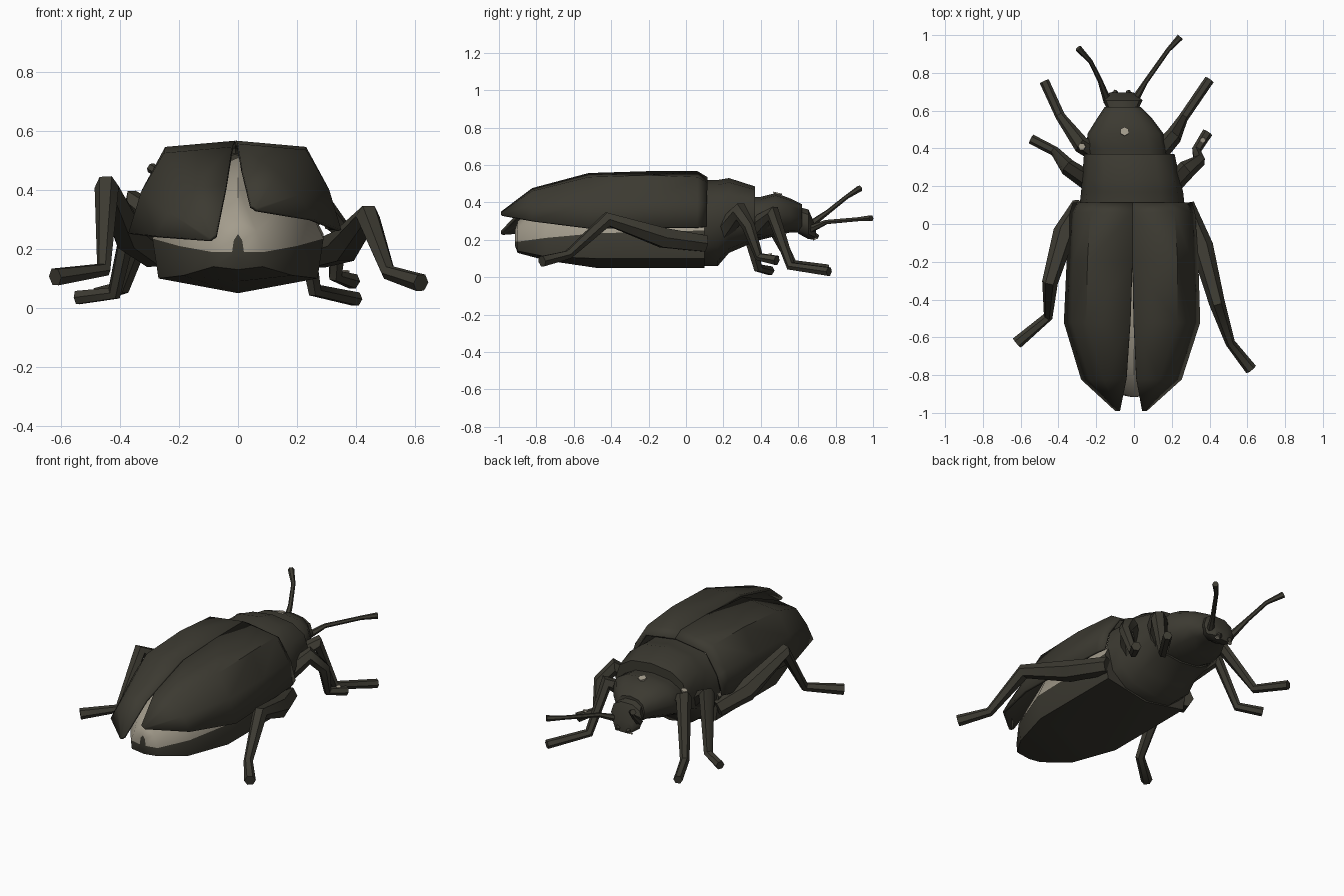
import bpy, bmesh, math
from mathutils import Vector

cube = bpy.data.objects.get("Cube")
if cube:
    bpy.data.objects.remove(cube, do_unlink=True)


def material(name, rgb):
    m = bpy.data.materials.new(name)
    m.use_nodes = True
    m.diffuse_color = (*rgb, 1)
    m.node_tree.nodes["Principled BSDF"].inputs["Base Color"].default_value = (*rgb, 1)
    return m


DARK = material("dark olive shell", (0.045, 0.042, 0.031))
PALE = material("pale grey membrane", (0.37, 0.335, 0.265))
parts = []


def finish(name, bm, mats):
    bmesh.ops.recalc_face_normals(bm, faces=bm.faces)
    me = bpy.data.meshes.new(name)
    bm.to_mesh(me)
    bm.free()
    for m in mats:
        me.materials.append(m)
    ob = bpy.data.objects.new(name, me)
    bpy.context.collection.objects.link(ob)
    parts.append(ob)
    return ob


def loft(name, rings, mats=(DARK,), second=(), closed=True):
    """Skin rings of points; sectors listed in second take the second material."""
    bm = bmesh.new()
    rows = [[bm.verts.new(p) for p in r] for r in rings]
    n = len(rows[0])
    for a, b in zip(rows, rows[1:]):
        for i in range(n if closed else n - 1):
            j = (i + 1) % n
            f = bm.faces.new((a[i], a[j], b[j], b[i]))
            f.material_index = 1 if i in second else 0
    if closed:
        bm.faces.new(rows[0])
        bm.faces.new(rows[-1])
    return finish(name, bm, mats)


def body(name, stations, sides=12):
    """Rounded body segment from (y, centre x, half width, bottom, top)."""
    rings = []
    for y, cx, w, zb, zt in stations:
        ring = []
        for k in range(sides):
            a = math.tau * k / sides
            c, s = math.cos(a), math.sin(a)
            ring.append((cx + w * math.copysign(abs(c) ** 0.85, c), y,
                         (zb + zt) / 2 + (zt - zb) / 2 * math.copysign(abs(s) ** 0.85, s)))
        rings.append(ring)
    return loft(name, rings)


def limb(name, path, radii, sides=6):
    """Tapered tube through the joints of a leg or antenna."""
    pts = [Vector(p) for p in path]
    ref = (pts[-1] - pts[0]).cross(Vector((0, 0, 1)))
    rings = []
    for i, p in enumerate(pts):
        d = Vector()
        if i:
            d += (p - pts[i - 1]).normalized()
        if i < len(pts) - 1:
            d += (pts[i + 1] - p).normalized()
        d.normalize()
        u = (ref - d * ref.dot(d)).normalized()
        v = d.cross(u)
        rings.append([p + radii[i] * (u * math.cos(math.tau * k / sides)
                                      + v * math.sin(math.tau * k / sides))
                      for k in range(sides)])
    return loft(name, rings)


def spot(name, at, r, normal=(0, 0, 1)):
    """Thin pale fleck lying on a surface."""
    bm = bmesh.new()
    bmesh.ops.create_cone(bm, cap_ends=True, segments=6, radius1=r, radius2=r, depth=0.008)
    ob = finish(name, bm, (PALE,))
    ob.location = at
    ob.rotation_euler = Vector(normal).to_track_quat("Z", "Y").to_euler()


# Abdomen: dark belly, pale back (y, half width, belly, low side, seam, upper side, top)
rings = []
for y, w, zb, zl, zs, zu, zt in [
        (-0.915, 0.02, 0.17, 0.175, 0.19, 0.23, 0.25),
        (-0.90, 0.09, 0.13, 0.14, 0.19, 0.26, 0.30),
        (-0.75, 0.20, 0.09, 0.11, 0.21, 0.33, 0.41),
        (-0.48, 0.29, 0.05, 0.10, 0.235, 0.42, 0.51),
        (0.10, 0.29, 0.05, 0.10, 0.25, 0.42, 0.51)]:
    half = [(0.93 * w, zl), (w, zs), (0.7 * w, zu)]
    rings.append([(0, y, zb)] + [(x, y, z) for x, z in half] + [(0, y, zt)]
                 + [(-x, y, z) for x, z in reversed(half)])
loft("abdomen", rings, (DARK, PALE), second=(2, 3, 4, 5))

# Wing cases: inner edge, shoulder, flank and lower edge at each station
CASE = [
    (0.11, (0.0, 0.53), (0.20, 0.50), (0.28, 0.38), (0.31, 0.27)),
    (0.06, (0.0, 0.56), (0.22, 0.53), (0.30, 0.40), (0.325, 0.265)),
    (-0.20, (0.0, 0.56), (0.235, 0.54), (0.31, 0.40), (0.342, 0.265)),
    (-0.52, (0.006, 0.55), (0.235, 0.53), (0.31, 0.40), (0.352, 0.262)),
    (-0.82, (0.02, 0.47), (0.14, 0.455), (0.21, 0.38), (0.255, 0.30)),
    (-0.985, (0.05, 0.345), (0.06, 0.34), (0.066, 0.335), (0.072, 0.33))]
for side, label, droop in ((1, "left", 0), (-1, "right", 0.1)):
    rows = []
    for y, *pts in CASE:
        t = max(0, (-y - 0.3) / 0.68)
        rows.append([(side * x - 0.008 - droop * 0.15 * t, y, z - droop * t * t)
                     for x, z in pts])
    case = loft(label + "_wing_case", rows, closed=False)
    mod = case.modifiers.new("thickness", "SOLIDIFY")
    mod.thickness = 0.014
    mod.offset = 0

# Thorax, neck shield and head
body("thorax", [(0.08, -0.01, 0.28, 0.06, 0.52), (0.17, -0.01, 0.27, 0.06, 0.52),
                (0.23, -0.015, 0.26, 0.13, 0.53), (0.37, -0.025, 0.24, 0.19, 0.485)])
body("neck_shield", [(0.33, -0.03, 0.20, 0.20, 0.43), (0.40, -0.04, 0.215, 0.20, 0.43),
                     (0.48, -0.045, 0.20, 0.22, 0.45), (0.56, -0.05, 0.145, 0.24, 0.42),
                     (0.62, -0.06, 0.095, 0.24, 0.39)])
body("head", [(0.60, -0.06, 0.08, 0.23, 0.38), (0.655, -0.06, 0.105, 0.20, 0.365),
              (0.695, -0.065, 0.065, 0.20, 0.27)], 10)

# Legs
HIND = (0.05, 0.06, 0.042, 0.026, 0.032)
MID = (0.055, 0.045, 0.026, 0.026)
limb("left_hind_leg", [(0.27, 0.10, 0.18), (0.36, -0.12, 0.21), (0.44, -0.42, 0.31),
                       (0.51, -0.63, 0.12), (0.62, -0.77, 0.085)], HIND)
limb("right_hind_leg", [(-0.28, 0.10, 0.18), (-0.37, -0.05, 0.25), (-0.445, -0.31, 0.41),
                        (-0.455, -0.49, 0.13), (-0.62, -0.63, 0.105)], HIND)
limb("left_middle_leg", [(0.18, 0.19, 0.24), (0.28, 0.29, 0.35), (0.345, 0.335, 0.27),
                         (0.33, 0.39, 0.11), (0.39, 0.485, 0.09)],
     (0.055, 0.05, 0.035, 0.025, 0.028))
limb("right_middle_leg", [(-0.20, 0.20, 0.24), (-0.35, 0.30, 0.36), (-0.42, 0.385, 0.05),
                          (-0.545, 0.45, 0.035)], MID)
limb("left_front_leg", [(0.12, 0.37, 0.27), (0.21, 0.465, 0.34), (0.26, 0.56, 0.06),
                        (0.40, 0.765, 0.03)], MID)
limb("right_front_leg", [(-0.18, 0.37, 0.28), (-0.28, 0.42, 0.36), (-0.39, 0.57, 0.07),
                         (-0.475, 0.755, 0.045)], MID)

# Antennae and mouthparts
FEELER = (0.022, 0.013, 0.012, 0.018)
limb("left_antenna", [(0.0, 0.65, 0.25), (0.06, 0.75, 0.295), (0.18, 0.92, 0.31),
                      (0.245, 0.99, 0.315)], FEELER)
limb("right_antenna", [(-0.14, 0.65, 0.27), (-0.18, 0.76, 0.35), (-0.23, 0.86, 0.43),
                       (-0.295, 0.93, 0.475)], FEELER)
for x, label in ((-0.02, "left"), (-0.11, "right")):
    limb(label + "_jaw", [(x, 0.67, 0.23), (-0.065 + (x + 0.065) * 0.7, 0.705, 0.215)],
         (0.02, 0.012), 5)
    spot(label + "_jaw_fleck", (x, 0.69, 0.205), 0.012, (0, 0.5, -1))

# Pale flecks
spot("neck_fleck", (-0.05, 0.49, 0.448), 0.024, (0, 0.25, 1))
spot("knee_fleck", (-0.275, 0.41, 0.403), 0.02, (-0.3, 0, 1))
spot("foot_fleck", (0.365, 0.445, 0.122), 0.014, (0, -0.2, 1))

for ob in bpy.context.selected_objects:
    ob.select_set(False)
for ob in parts:
    ob.select_set(True)
bpy.context.view_layer.objects.active = parts[0]
bpy.ops.object.shade_smooth_by_angle(angle=math.radians(48))
